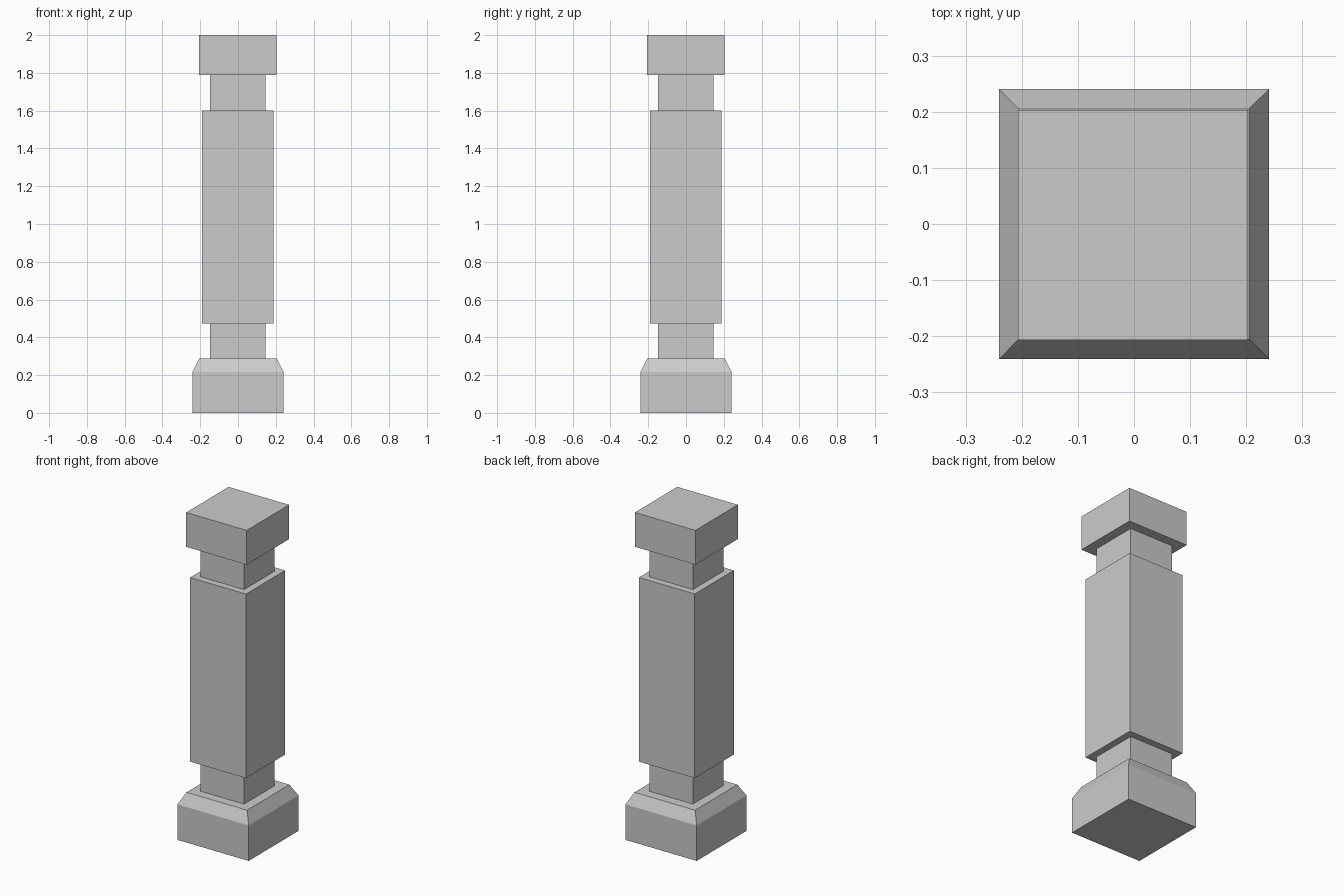
import bpy
import bmesh

cube = bpy.data.objects.get("Cube")
if cube:
    bpy.data.objects.remove(cube, do_unlink=True)

stone = bpy.data.materials.new("grey_stone")
stone.use_nodes = True
colour = (0.6, 0.6, 0.6, 1)
stone.diffuse_color = colour
stone.node_tree.nodes["Principled BSDF"].inputs["Base Color"].default_value = colour


def square_block(name, rings, shift=-0.0015):
    """Solid through square rings given as (half width, height)."""
    bm = bmesh.new()
    loops = []
    for half, z in rings:
        corners = [(-half, -half), (half, -half), (half, half), (-half, half)]
        loops.append([bm.verts.new((x + shift, y + shift * -1 * -1, z)) for x, y in corners])
    for low, high in zip(loops, loops[1:]):
        for i in range(4):
            j = (i + 1) % 4
            bm.faces.new((low[i], low[j], high[j], high[i]))
    bm.faces.new(loops[0][::-1])
    bm.faces.new(loops[-1])
    mesh = bpy.data.meshes.new(name)
    bm.to_mesh(mesh)
    bm.free()
    mesh.materials.append(stone)
    obj = bpy.data.objects.new(name, mesh)
    bpy.context.collection.objects.link(obj)


# Base with a sloped upper edge
square_block("base", [(0.241, 0), (0.241, 0.217), (0.205, 0.287)], 0)
# Narrow necks around the main shaft
square_block("lower_neck", [(0.147, 0.287), (0.147, 0.473)])
square_block("shaft", [(0.189, 0.473), (0.189, 1.6)])
square_block("upper_neck", [(0.147, 1.6), (0.147, 1.79)])
# Square cap
square_block("cap", [(0.205, 1.79), (0.205, 2)])
